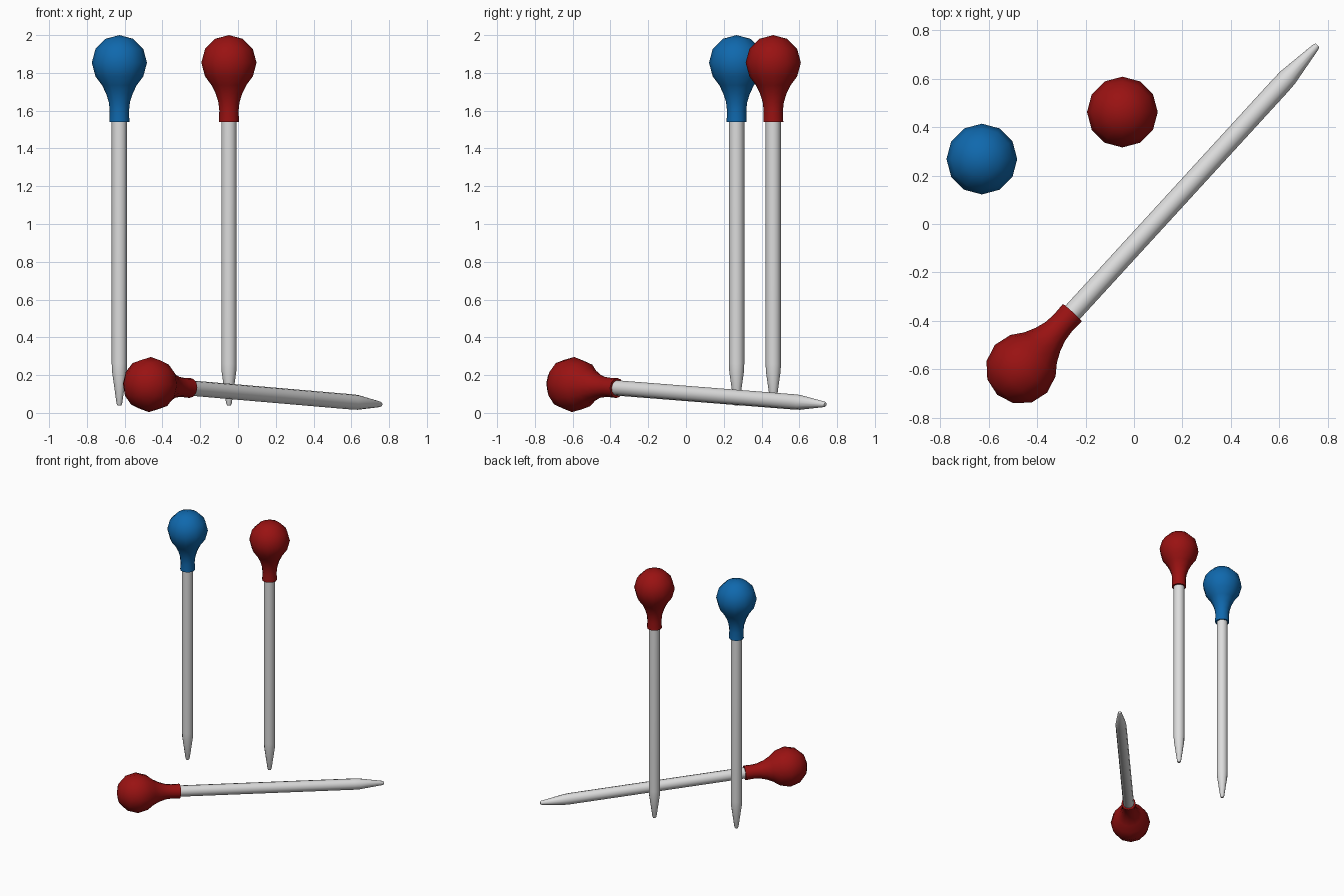
import bpy, bmesh, math
from mathutils import Vector

if "Cube" in bpy.data.objects:
    bpy.data.objects.remove(bpy.data.objects["Cube"])


def material(name, rgb):
    m = bpy.data.materials.new(name)
    m.diffuse_color = (*rgb, 1)
    m.use_nodes = True
    m.node_tree.nodes["Principled BSDF"].inputs["Base Color"].default_value = m.diffuse_color
    return m


RED = material("red plastic", (0.32, 0.006, 0.006))
BLUE = material("blue plastic", (0.005, 0.14, 0.42))
STEEL = material("light steel", (0.72, 0.72, 0.72))
SEGMENTS = 12


def lathe(name, profile, mat, location, rotation):
    """Spin a (radius, height) profile around local z; radius 0 makes a pole."""
    bm = bmesh.new()
    rings = []
    for r, z in profile:
        if r == 0:
            rings.append([bm.verts.new((0, 0, z))] * SEGMENTS)
        else:
            rings.append([bm.verts.new((r * math.cos(a), r * math.sin(a), z))
                          for a in (2 * math.pi * i / SEGMENTS for i in range(SEGMENTS))])
    for low, high in zip(rings, rings[1:]):
        for i in range(SEGMENTS):
            j = (i + 1) % SEGMENTS
            bm.faces.new(list(dict.fromkeys((low[i], low[j], high[j], high[i]))))
    bm.faces.new(rings[0][::-1])
    if profile[-1][0]:
        bm.faces.new(rings[-1])
    bmesh.ops.recalc_face_normals(bm, faces=bm.faces)
    mesh = bpy.data.meshes.new(name)
    bm.to_mesh(mesh)
    bm.free()
    mesh.materials.append(mat)
    ob = bpy.data.objects.new(name, mesh)
    bpy.context.collection.objects.link(ob)
    ob.location = location
    ob.rotation_euler = rotation
    bpy.ops.object.select_all(action='DESELECT')
    ob.select_set(True)
    bpy.context.view_layer.objects.active = ob
    bpy.ops.object.shade_smooth_by_angle(angle=math.radians(35))


# Profiles measured from the needle tip
NEEDLE = [(0.010, 0.0), (0.015, 0.01), (0.039, 0.18), (0.0405, 0.22), (0.0405, 1.54)]
R, CENTRE = 0.146, 1.814
HEAD = [(0.053, 1.50), (0.051, 1.56), (0.056, 1.605), (0.070, 1.65), (0.092, 1.695)]
HEAD += [(R * math.cos(math.radians(a)), CENTRE + R * math.sin(math.radians(a)))
         for a in (-30, 0, 30, 60)]
HEAD.append((0, CENTRE + R))


def pin(name, colour, tip, head):
    axis = Vector(head) - Vector(tip)
    rot = axis.to_track_quat('Z', 'Y').to_euler()
    lathe(name + "_needle", NEEDLE, STEEL, tip, rot)
    lathe(name + "_head", HEAD, colour, tip, rot)


# Two upright pins and one lying on the ground
pin("blue_upright_pin", BLUE, (-0.628, 0.268, 0.04), (-0.628, 0.268, 1.85))
pin("red_upright_pin", RED, (-0.048, 0.462, 0.04), (-0.048, 0.462, 1.85))
pin("red_lying_pin", RED, (0.757, 0.738, 0.045), (-0.466, -0.597, 0.15))
